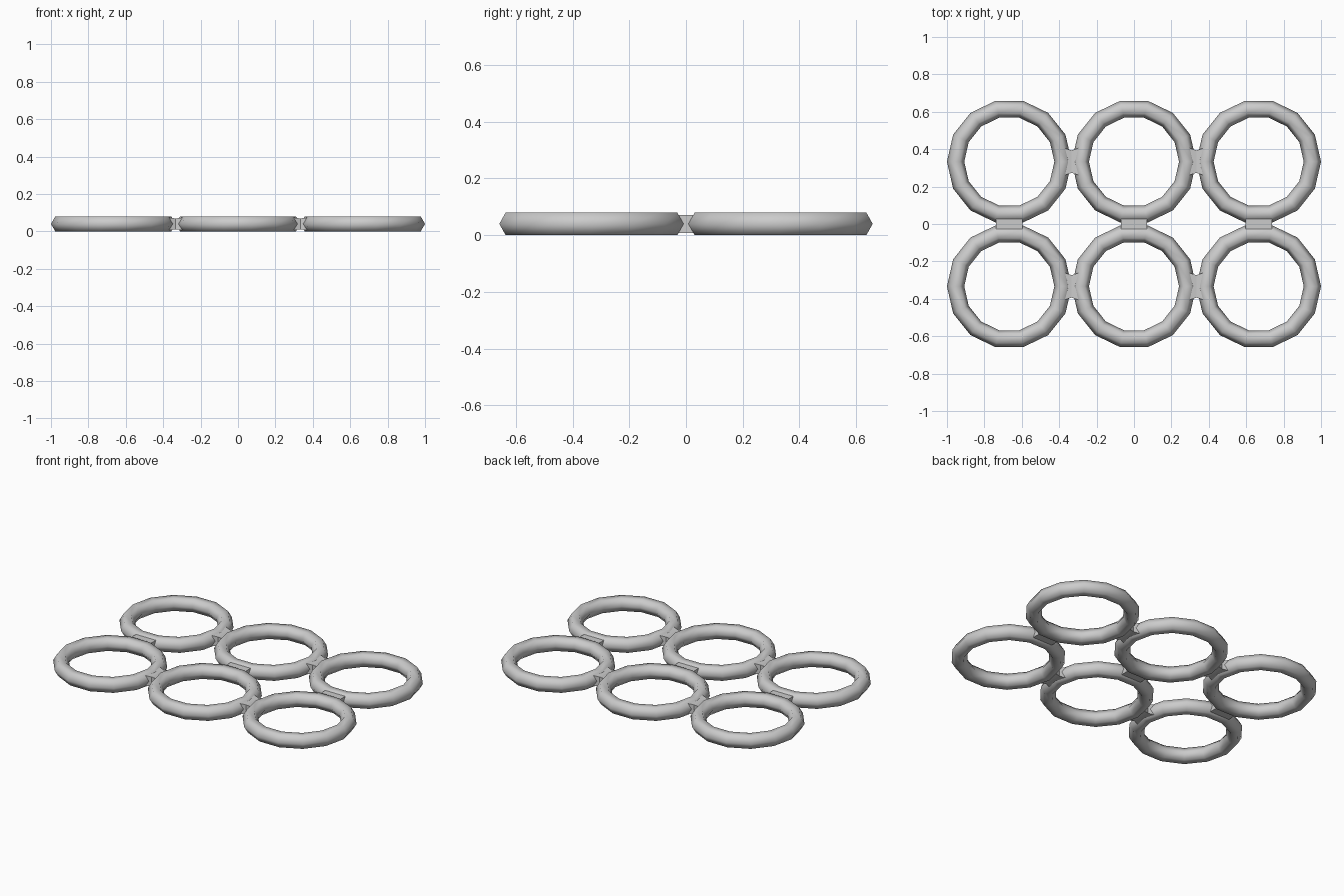
import bpy, bmesh, math

if "Cube" in bpy.data.objects:
    bpy.data.objects.remove(bpy.data.objects["Cube"])

Z = 0.04          # mid height
P = 2 / 3         # ring spacing
MINOR = 0.0462
MAJOR = P / 2 - MINOR


def ring(name, x, y):
    bpy.ops.mesh.primitive_torus_add(major_segments=14, minor_segments=6,
                                     major_radius=MAJOR, minor_radius=MINOR,
                                     location=(x, y, Z))
    ob = bpy.context.object
    ob.name = name
    bpy.ops.object.shade_smooth()


def link(name, x, y, angle, sections):
    """Block lofted along its local x axis: (offset, half width, half height)."""
    bm = bmesh.new()
    loops = [[bm.verts.new((o, sy * w, sz * h))
              for sy, sz in ((-1, -1), (1, -1), (1, 1), (-1, 1))]
             for o, w, h in sections]
    for a, b in zip(loops, loops[1:]):
        for i in range(4):
            j = (i + 1) % 4
            bm.faces.new((a[i], a[j], b[j], b[i]))
    bm.faces.new(loops[0])
    bm.faces.new(loops[-1])
    bmesh.ops.recalc_face_normals(bm, faces=bm.faces)
    me = bpy.data.meshes.new(name)
    bm.to_mesh(me)
    bm.free()
    ob = bpy.data.objects.new(name, me)
    ob.location = (x, y, Z)
    ob.rotation_euler.z = angle
    bpy.context.collection.objects.link(ob)


waisted = [(-0.045, 0.075, 0.035), (0, 0.06, 0.029), (0.045, 0.075, 0.035)]
straight = [(-0.045, 0.07, 0.032), (0.045, 0.07, 0.032)]

# Six rings in two rows
for x in (-P, 0, P):
    for y in (-P / 2, P / 2):
        ring("ring", x, y)

# Links between neighbours in a row
for x in (-P / 2, P / 2):
    for y in (-P / 2, P / 2):
        link("side_link", x, y, 0, waisted)

# Links between the two rows
for x in (-P, 0, P):
    link("row_link", x, 0, math.pi / 2, straight)
